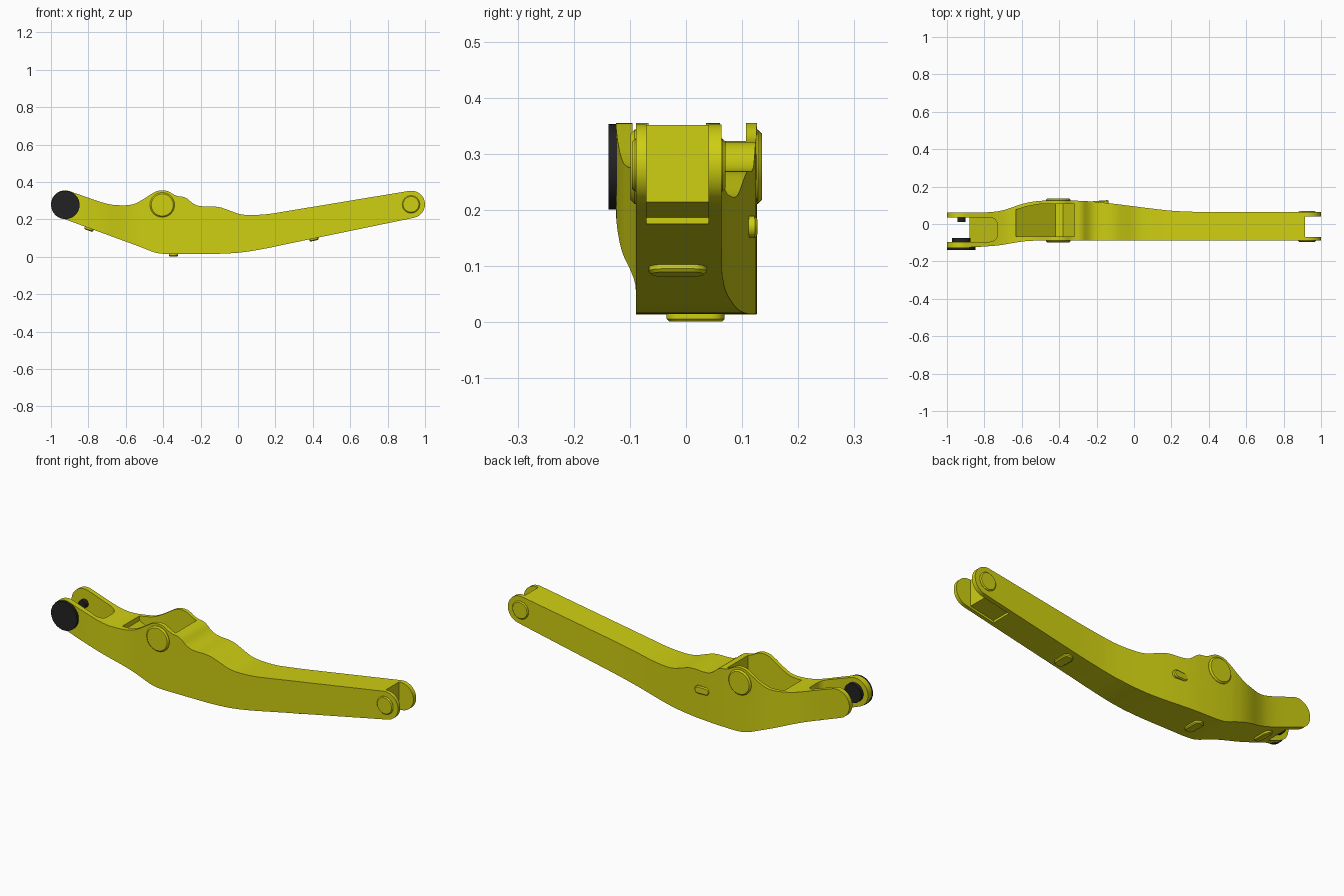
import bpy
import bmesh
from math import pi, cos, sin, radians
from mathutils import Vector, Matrix

if "Cube" in bpy.data.objects:
    bpy.data.objects.remove(bpy.data.objects["Cube"])


def material(name, color):
    m = bpy.data.materials.new(name)
    m.use_nodes = True
    m.diffuse_color = color
    m.node_tree.nodes["Principled BSDF"].inputs["Base Color"].default_value = color
    return m


YELLOW = material("machine yellow", (0.62, 0.62, 0.006, 1))
BLACK = material("rubber black", (0.016, 0.016, 0.018, 1))


def add_object(name, bm, mat):
    bmesh.ops.recalc_face_normals(bm, faces=bm.faces)
    mesh = bpy.data.meshes.new(name)
    bm.to_mesh(mesh)
    bm.free()
    mesh.materials.append(mat)
    ob = bpy.data.objects.new(name, mesh)
    bpy.context.collection.objects.link(ob)
    return ob


def smooth(ob, angle=30):
    bpy.ops.object.select_all(action='DESELECT')
    ob.select_set(True)
    bpy.context.view_layer.objects.active = ob
    bpy.ops.object.shade_smooth_by_angle(angle=radians(angle))


def soften(points, reach=0.03, rounds=2):
    """Cut the corners of a closed outline, never further than reach."""
    pts = [Vector(p) for p in points]
    for _ in range(rounds):
        out = []
        for i, p in enumerate(pts):
            for q in (pts[i - 1], pts[(i + 1) % len(pts)]):
                d = q - p
                out.append(p + d * min(0.25, reach / max(d.length, 1e-6)))
        pts, reach = out, reach / 3
    return pts


def arc(cx, cz, r, start, end, n=16):
    return [(cx + r * cos(radians(start + (end - start) * i / n)),
             cz + r * sin(radians(start + (end - start) * i / n))) for i in range(n + 1)]


def prism(name, outline, low, high, axis='Z', mat=YELLOW):
    """Extrude an outline: (x, y) along Z, or (x, z) along Y."""
    bm = bmesh.new()
    place = (lambda p, h: (p[0], p[1], h)) if axis == 'Z' else (lambda p, h: (p[0], h, p[1]))
    face = bm.faces.new([bm.verts.new(place(p, low)) for p in outline])
    ext = bmesh.ops.extrude_face_region(bm, geom=[face])
    verts = [v for v in ext["geom"] if isinstance(v, bmesh.types.BMVert)]
    bmesh.ops.translate(bm, verts=verts, vec=Vector(place((0, 0), high - low)))
    return add_object(name, bm, mat)


def combine(ob, other, operation):
    """Apply a boolean and remove the helper."""
    other.hide_render = True
    mod = ob.modifiers.new("boolean", 'BOOLEAN')
    mod.object, mod.operation, mod.solver = other, operation, 'EXACT'
    bpy.ops.object.select_all(action='DESELECT')
    ob.select_set(True)
    bpy.context.view_layer.objects.active = ob
    bpy.ops.object.modifier_apply(modifier=mod.name)
    bpy.data.objects.remove(other)


def pin(name, x, z, r, y_from, y_to, mat=YELLOW, chamfer=0.0):
    """Cylinder along y, chamfered at the y_to end."""
    bm = bmesh.new()
    steps = [(r, y_from), (r, y_to)]
    if chamfer:
        s = 1 if y_to > y_from else -1
        steps = [(r, y_from), (r, y_to - s * chamfer), (r - chamfer, y_to)]
    rings = [[bm.verts.new((x + a, y, z + b)) for a, b in arc(0, 0, rr, 0, 360, 40)[:-1]]
             for rr, y in steps]
    for lo, hi in zip(rings, rings[1:]):
        for i in range(40):
            j = (i + 1) % 40
            bm.faces.new((lo[i], lo[j], hi[j], hi[i]))
    bm.faces.new(rings[0])
    bm.faces.new(rings[-1])
    ob = add_object(name, bm, mat)
    smooth(ob)
    return ob


def pad(name, location, rotation, length, width, height):
    """Long rounded pad with a chamfered rim, rising along its own z."""
    r, half = width / 2, (length - width) / 2
    outline = arc(half, 0, r, -90, 90, 10) + arc(-half, 0, r, 90, 270, 10)
    ob = prism(name, outline, -0.01, height)
    bm = bmesh.new()
    bm.from_mesh(ob.data)
    rim = [e for e in bm.edges if all(v.co.z > height - 0.001 for v in e.verts)]
    bmesh.ops.bevel(bm, geom=rim, offset=0.005, segments=1, affect='EDGES')
    bm.to_mesh(ob.data)
    bm.free()
    ob.matrix_world = Matrix.Translation(location) @ rotation
    smooth(ob)


# Boom body: side outline crossed with the plan outline
top = [(-0.72, 0.287), (-0.66, 0.275), (-0.57, 0.275), (-0.52, 0.298), (-0.46, 0.338),
       (-0.43, 0.354), (-0.38, 0.356), (-0.33, 0.323), (-0.28, 0.32), (-0.24, 0.282),
       (-0.20, 0.268), (-0.11, 0.27), (-0.05, 0.249), (0.01, 0.226), (0.07, 0.222),
       (0.16, 0.227), (0.25, 0.242)]
bottom = [(0.3, 0.076), (0.14, 0.042), (0.02, 0.022), (-0.1, 0.015), (-0.4, 0.014),
          (-0.45, 0.023), (-0.51, 0.048)]
tip_left = arc(-0.925, 0.28, 0.075, 250, 70)
tip_right = arc(0.927, 0.28, 0.073, 99, -78)
boom = prism("boom_body", soften(tip_left + top + tip_right + bottom), -0.3, 0.3, 'Y')

front_edge = [(-1.1, -0.127), (-0.85, -0.124), (-0.72, -0.115), (-0.64, -0.1),
              (-0.57, -0.09), (-0.5, -0.089), (1.1, -0.089)]
back_edge = [(1.1, 0.063), (0.35, 0.064), (0.2, 0.07), (0.05, 0.088), (-0.12, 0.11),
             (-0.25, 0.123), (-0.4, 0.127), (-0.52, 0.124), (-0.6, 0.108),
             (-0.68, 0.078), (-0.74, 0.065), (-0.82, 0.061), (-1.1, 0.06)]
combine(boom, prism("plan", soften(front_edge + back_edge), -1, 1), 'INTERSECT')

# Fork at the left end, with a sloping floor between its cheeks
fork = prism("fork_cut", [(-1.2, -0.1), (-0.88, -0.1), (-0.88, 0.222), (-0.7, 0.158),
                          (-0.7, 0.6), (-1.2, 0.6)], -0.3, 0.3, 'Y')
slot = [(-1.3, -0.095)] + arc(-0.77, -0.055, 0.04, -90, 0, 6) \
    + arc(-0.77, -0.005, 0.04, 0, 90, 6) + [(-1.3, 0.036)]
combine(fork, prism("fork_plan", slot, -1, 1), 'INTERSECT')
combine(boom, fork, 'DIFFERENCE')

# Deep cylinder pocket under the hump
pocket = prism("pocket_cut", [(-0.63, 0.6), (-0.63, 0.25), (-0.42, 0.08), (-0.38, 0.08),
                              (-0.317, 0.16), (-0.317, 0.6)], -0.3, 0.3, 'Y')
combine(pocket, prism("pocket_plan", [(-0.7, -0.067), (-0.3, -0.067), (-0.3, 0.107),
                                      (-0.5, 0.107), (-0.57, 0.095), (-0.7, 0.055)],
                      -1, 1), 'INTERSECT')
combine(boom, pocket, 'DIFFERENCE')

# Fork at the right end and the shallow recess below it
combine(boom, prism("end_slot", [(0.915, -0.07), (1.2, -0.07), (1.2, 0.04),
                                 (0.915, 0.04)], -1, 1), 'DIFFERENCE')
combine(boom, prism("recess", [(0.78, 0.1), (0.93, 0.1), (0.93, 0.217), (0.78, 0.187)],
                    -0.07, 0.04, 'Y'), 'DIFFERENCE')
smooth(boom, 25)

# Pivot bosses on both faces
for side, y_hump, y_end in (("front", -0.089, -0.089), ("back", 0.125, 0.063)):
    s = 1 if y_hump > 0 else -1
    pin(side + "_hump_boss", -0.405, 0.277, 0.066, y_hump - s * 0.01, y_hump + s * 0.01, chamfer=0.007)
    pin(side + "_end_boss", 0.925, 0.28, 0.047, y_end - s * 0.01, y_end + s * 0.007, chamfer=0.005)

# Black swivel cap and the pivot stubs inside the left fork
pin("swivel_cap", -0.923, 0.277, 0.076, -0.12, -0.138, BLACK)
pin("front_stub", -0.923, 0.28, 0.05, -0.1, -0.076, BLACK)
pin("back_stub", -0.923, 0.28, 0.022, 0.04, 0.012, BLACK)

# Hose pads under the boom and one on its back face
across = Matrix.Rotation(pi / 2, 4, 'Z')
flip = Matrix.Rotation(pi, 4, 'X')
for name, place, tilt in (("left_pad", (-0.795, -0.03, 0.152), 20),
                          ("middle_pad", (-0.345, 0.017, 0.014), 0),
                          ("right_pad", (0.405, -0.015, 0.098), -12)):
    pad(name, place, Matrix.Rotation(radians(tilt), 4, 'Y') @ flip @ across, 0.104, 0.05, 0.013)
pad("back_pad", (-0.178, 0.116, 0.17), Matrix.Rotation(radians(4), 4, 'Z')
    @ Matrix.Rotation(-pi / 2, 4, 'X'), 0.085, 0.04, 0.009)
